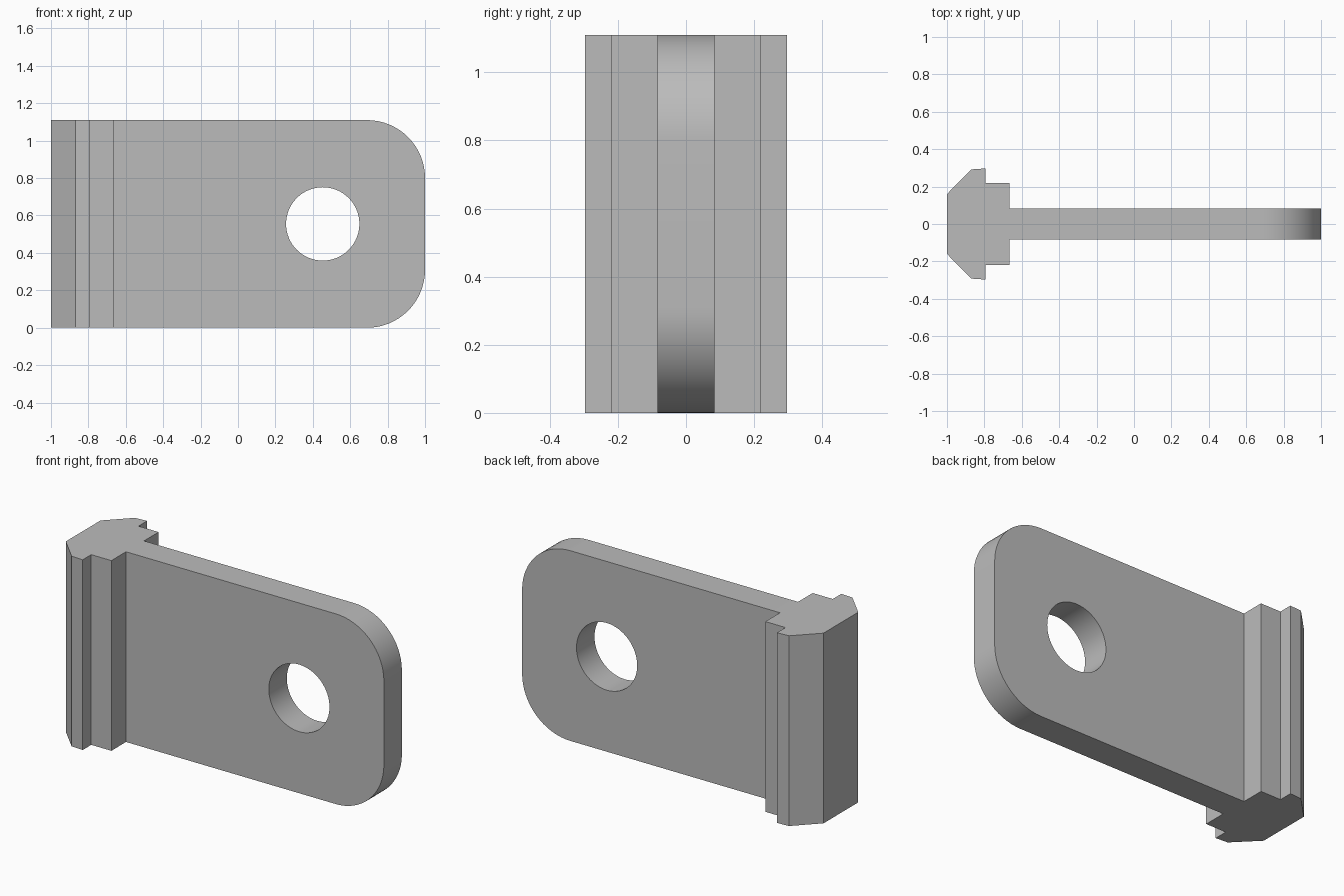
import bpy
import bmesh
import math

HEIGHT = 1.11
CORNER = 0.31

cube = bpy.data.objects.get("Cube")
if cube:
    bpy.data.objects.remove(cube, do_unlink=True)

# Plain grey material
grey = bpy.data.materials.new("plain grey")
grey.use_nodes = True
colour = (0.5, 0.5, 0.5, 1)
grey.diffuse_color = colour
grey.node_tree.nodes["Principled BSDF"].inputs["Base Color"].default_value = colour

# Half of the plan profile: chamfered head, step, then the thin plate
half = [(-1, 0.16), (-0.87, 0.292), (-0.795, 0.297), (-0.795, 0.218),
        (-0.665, 0.218), (-0.665, 0.083), (1, 0.083)]
profile = half + [(x, -y) for x, y in reversed(half)]

# Extrude the profile upward
bm = bmesh.new()
base = bm.faces.new([bm.verts.new((x, y, 0)) for x, y in profile])
top = bmesh.ops.extrude_face_region(bm, geom=[base])["geom"]
bmesh.ops.translate(bm, vec=(0, 0, HEIGHT),
                    verts=[v for v in top if isinstance(v, bmesh.types.BMVert)])
bmesh.ops.recalc_face_normals(bm, faces=bm.faces)

# Round the two free corners of the plate
ends = [e for e in bm.edges
        if all(v.co.x > 0.99 for v in e.verts)
        and abs(e.verts[0].co.z - e.verts[1].co.z) < 0.01]
bmesh.ops.bevel(bm, geom=ends, offset=CORNER, offset_type='OFFSET',
                segments=16, profile=0.5, affect='EDGES')
bmesh.ops.recalc_face_normals(bm, faces=bm.faces)
mesh = bpy.data.meshes.new("bracket_plate")
bm.to_mesh(mesh)
bm.free()
mesh.materials.append(grey)
bracket = bpy.data.objects.new("bracket_plate", mesh)
bpy.context.collection.objects.link(bracket)

# Cutter for the round through hole
bpy.ops.mesh.primitive_cylinder_add(vertices=64, radius=0.196, depth=1,
                                    location=(0.453, 0, HEIGHT / 2),
                                    rotation=(math.pi / 2, 0, 0))
cutter = bpy.context.object
cutter.name = "hole_cutter"
cutter.data.materials.append(grey)
cutter.hide_render = True

# Cut the hole, then remove the cutter
cut = bracket.modifiers.new("hole", 'BOOLEAN')
cut.operation = 'DIFFERENCE'
cut.solver = 'EXACT'
cut.object = cutter
bpy.ops.object.select_all(action='DESELECT')
bracket.select_set(True)
bpy.context.view_layer.objects.active = bracket
bpy.ops.object.modifier_apply(modifier=cut.name)
bpy.data.objects.remove(cutter, do_unlink=True)

# Smooth the curves while keeping the edges crisp
bpy.ops.object.shade_smooth_by_angle(angle=math.radians(30))
